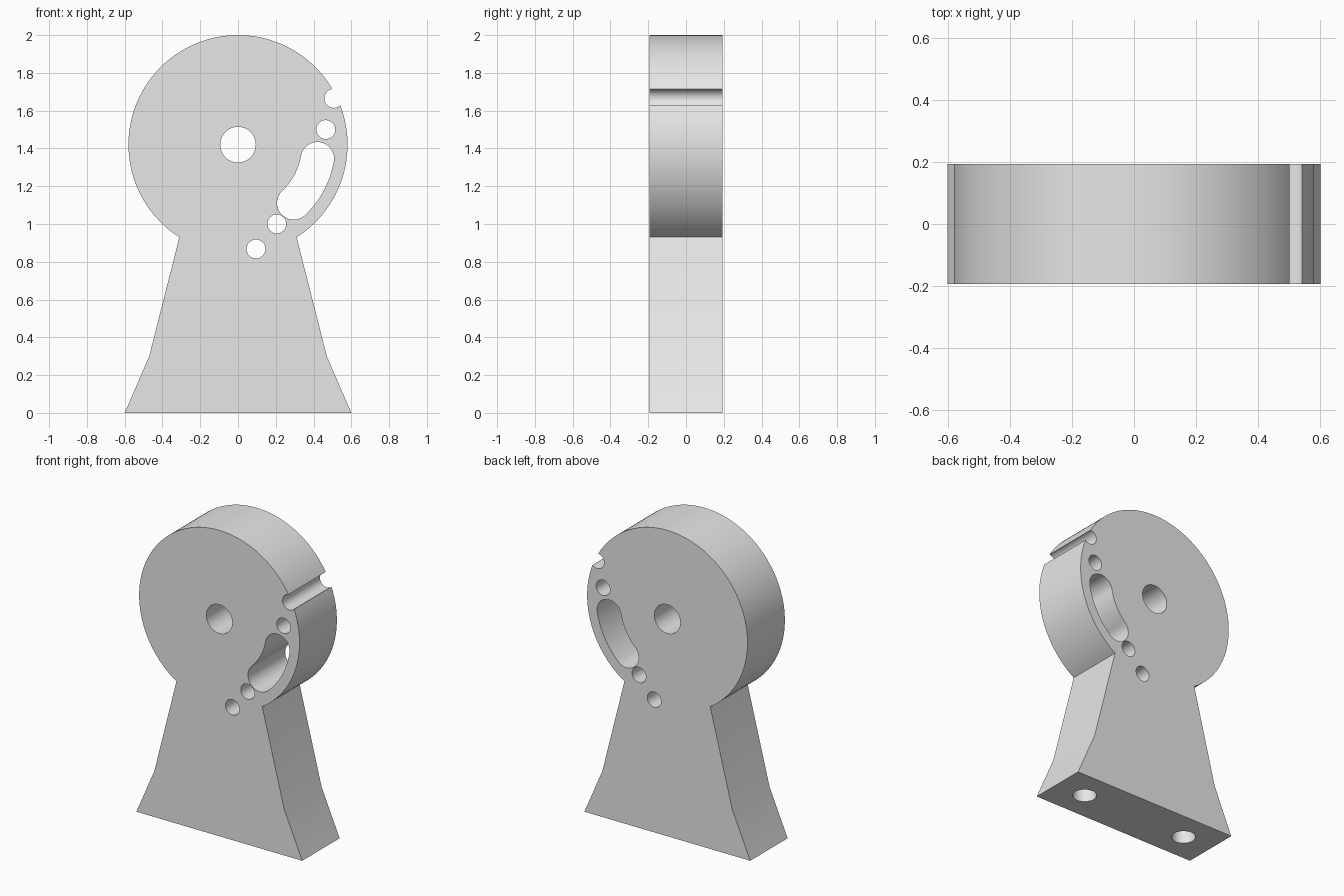
import bpy, bmesh
from math import sin, cos, radians, asin, pi

if "Cube" in bpy.data.objects:
    bpy.data.objects.remove(bpy.data.objects["Cube"], do_unlink=True)

HALF_DEPTH = 0.193
HUB_Z = 1.42
HEAD_R = 0.58

grey = bpy.data.materials.new("light_grey")
grey.diffuse_color = (0.8, 0.8, 0.8, 1)
grey.use_nodes = True
grey.node_tree.nodes["Principled BSDF"].inputs["Base Color"].default_value = (0.8, 0.8, 0.8, 1)


def arc(cx, cz, r, start, end, steps):
    """Points on an arc, angles in radians."""
    return [(cx + r * cos(start + (end - start) * i / steps),
             cz + r * sin(start + (end - start) * i / steps)) for i in range(steps + 1)]


def circle(cx, cz, r, steps=48):
    return arc(cx, cz, r, 0, 2 * pi, steps)[:-1]


def prism(name, outline, low, high, axis="y"):
    """Extrude a closed outline along y (outline in x,z) or z (outline in x,y)."""
    bm = bmesh.new()
    place = (lambda a, b: (a, low, b)) if axis == "y" else (lambda a, b: (a, b, low))
    face = bm.faces.new([bm.verts.new(place(a, b)) for a, b in outline])
    grown = bmesh.ops.extrude_face_region(bm, geom=[face])["geom"]
    shift = (0, high - low, 0) if axis == "y" else (0, 0, high - low)
    bmesh.ops.translate(bm, vec=shift, verts=[v for v in grown if isinstance(v, bmesh.types.BMVert)])
    bmesh.ops.recalc_face_normals(bm, faces=bm.faces)
    mesh = bpy.data.meshes.new(name)
    bm.to_mesh(mesh)
    bm.free()
    mesh.materials.append(grey)
    obj = bpy.data.objects.new(name, mesh)
    bpy.context.collection.objects.link(obj)
    return obj


# Round head running into a flared foot
neck = asin((0.93 - HUB_Z) / HEAD_R)
outline = [(-0.6, 0), (0.6, 0), (0.47, 0.30)]
outline += arc(0, HUB_Z, HEAD_R, neck, pi - neck, 120)
outline += [(-0.47, 0.30)]
stand = prism("stand", outline, -HALF_DEPTH, HALF_DEPTH)

cutters = []


def through(name, points):
    cutters.append(prism(name, points, -0.3, 0.3))


# Hub hole, small pin holes and the notch in the rim
through("hub_hole", circle(0, HUB_Z, 0.094))
for x, z in [(0.465, 1.5), (0.205, 1.0), (0.095, 0.868), (0.507, 1.665)]:
    through("pin_hole", circle(x, z, 0.05, 32))

# Curved slot that follows the hub
SLOT_R, WIDTH = 0.427, 0.088
top, bottom = radians(-10), radians(-46.4)
slot = arc(0, HUB_Z, SLOT_R + WIDTH, bottom, top, 16)
slot += arc(SLOT_R * cos(top), HUB_Z + SLOT_R * sin(top), WIDTH, top, top + pi, 20)[1:-1]
slot += arc(0, HUB_Z, SLOT_R - WIDTH, top, bottom, 16)
slot += arc(SLOT_R * cos(bottom), HUB_Z + SLOT_R * sin(bottom), WIDTH, bottom + pi, bottom + 2 * pi, 20)[1:-1]
through("curved_slot", slot)

# Blind screw holes under the foot
for side in (-1, 1):
    cutters.append(prism("screw_hole", circle(side * 0.388, 0, 0.072, 32), -0.1, 0.3, axis="z"))

# Cut everything out, then discard the cutters
for cutter in cutters:
    mod = stand.modifiers.new(cutter.name, "BOOLEAN")
    mod.operation = "DIFFERENCE"
    mod.solver = "EXACT"
    mod.object = cutter
bpy.context.view_layer.update()
cut_mesh = bpy.data.meshes.new_from_object(stand.evaluated_get(bpy.context.evaluated_depsgraph_get()))
stand.modifiers.clear()
stand.data = cut_mesh
for cutter in cutters:
    bpy.data.objects.remove(cutter, do_unlink=True)

bpy.ops.object.select_all(action="DESELECT")
stand.select_set(True)
bpy.context.view_layer.objects.active = stand
bpy.ops.object.shade_smooth_by_angle(angle=radians(20))
